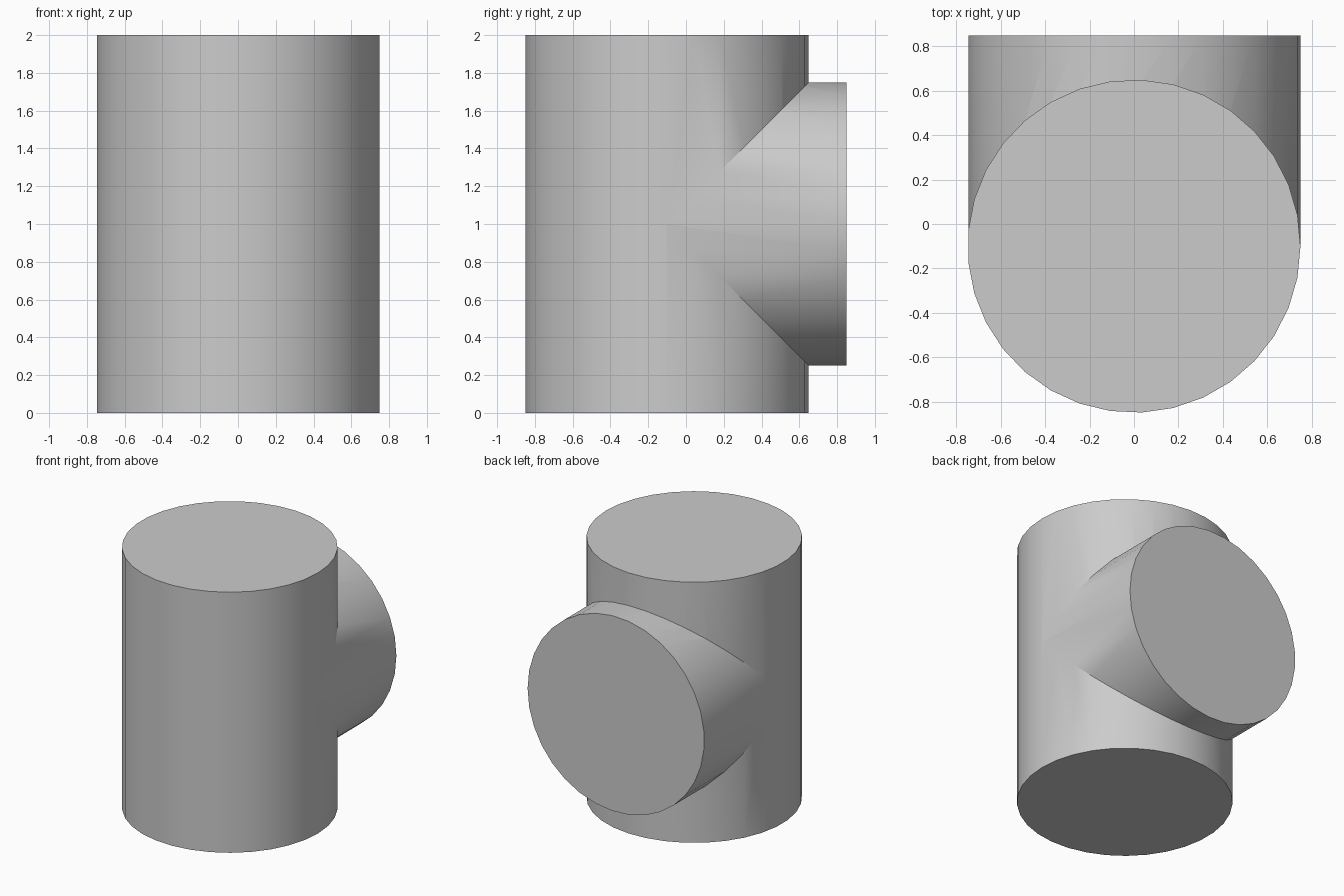
import bpy, math
from mathutils import Matrix

cube = bpy.data.objects.get("Cube")
if cube:
    bpy.data.objects.remove(cube, do_unlink=True)

RADIUS, SIDES, AXIS_Y = 0.75, 33, -0.1

grey = bpy.data.materials.new("plain grey")
grey.use_nodes = True
colour = (0.6, 0.6, 0.6, 1)
grey.diffuse_color = colour
grey.node_tree.nodes["Principled BSDF"].inputs["Base Color"].default_value = colour


def cylinder(name, length, centre, tilt=0):
    """Cylinder with a corner on +x, optionally tilted about x."""
    bpy.ops.mesh.primitive_cylinder_add(vertices=SIDES, radius=RADIUS, depth=length)
    obj = bpy.context.object
    obj.name = name
    # The primitive starts its ring on +y, so turn that corner to +x
    obj.data.transform(Matrix.Translation(centre) @ Matrix.Rotation(tilt, 4, 'X')
                       @ Matrix.Rotation(-math.pi / 2, 4, 'Z'))
    obj.data.materials.append(grey)
    return obj


# Rear branch, reaching from the main axis to the back
branch = cylinder("branch_cutter", 0.95, (0, AXIS_Y + 0.475, 1), -math.pi / 2)

# Upright main body, joined to the branch as one solid
body = cylinder("tee_body", 2, (0, AXIS_Y, 1))
join = body.modifiers.new("join_branch", 'BOOLEAN')
join.operation = 'UNION'
join.solver = 'EXACT'
join.object = branch
bpy.ops.object.modifier_apply(modifier=join.name)
bpy.data.objects.remove(branch, do_unlink=True)

# Smooth walls with crisp rims
bpy.ops.object.shade_smooth_by_angle(angle=math.radians(30))
